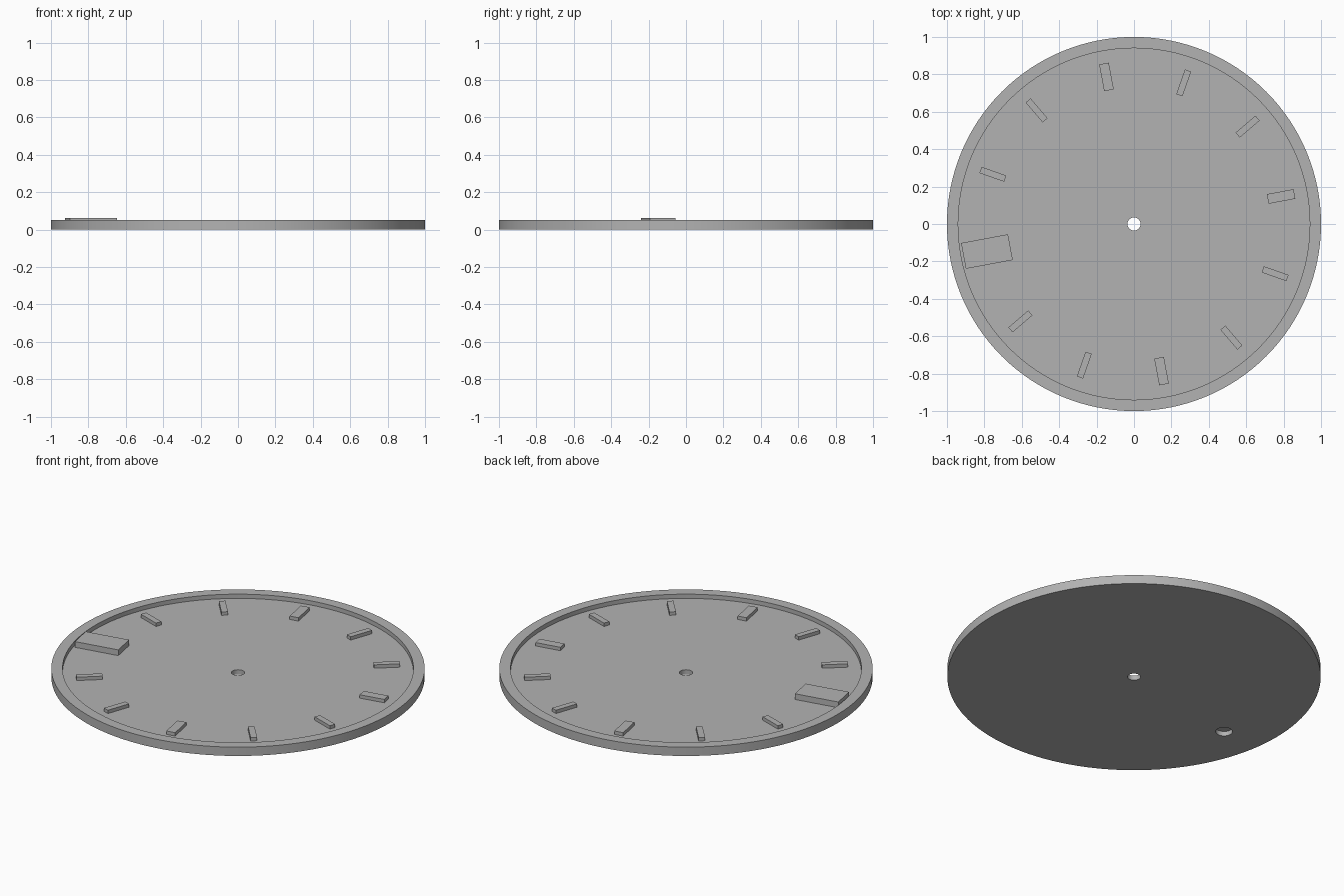
import bpy
import bmesh
from math import cos, sin, radians, pi
from mathutils import Matrix

cube = bpy.data.objects.get("Cube")
if cube:
    bpy.data.objects.remove(cube, do_unlink=True)

FLOOR, RIM, TOP = 0.027, 0.052, 0.061
TURN = radians(10.6)

grey = bpy.data.materials.new("plain grey")
grey.use_nodes = True
colour = (0.45, 0.45, 0.45, 1)
grey.diffuse_color = colour
grey.node_tree.nodes["Principled BSDF"].inputs["Base Color"].default_value = colour


def add_object(name, bm):
    bmesh.ops.recalc_face_normals(bm, faces=bm.faces)
    mesh = bpy.data.meshes.new(name)
    bm.to_mesh(mesh)
    bm.free()
    mesh.materials.append(grey)
    obj = bpy.data.objects.new(name, mesh)
    bpy.context.collection.objects.link(obj)
    return obj


def block(name, angle, radius, size, z0, z1):
    """Box whose length points outward from the centre."""
    bm = bmesh.new()
    place = (Matrix.Rotation(angle, 4, "Z")
             @ Matrix.Translation((radius, 0, (z0 + z1) / 2))
             @ Matrix.Diagonal((size[0], size[1], z1 - z0, 1)))
    bmesh.ops.create_cube(bm, size=1, matrix=place)
    return add_object(name, bm)


def cylinder(name, x, y, radius, z0, z1):
    bm = bmesh.new()
    bmesh.ops.create_cone(bm, cap_ends=True, segments=48, radius1=radius, radius2=radius,
                          depth=z1 - z0, matrix=Matrix.Translation((x, y, (z0 + z1) / 2)))
    return add_object(name, bm)


# Dial plate: closed profile turned around the centre hole
profile = [(0.035, 0), (1, 0), (1, RIM), (0.94, RIM), (0.94, FLOOR), (0.035, FLOOR)]
bm = bmesh.new()
steps = 128
rings = [[bm.verts.new((r * cos(2 * pi * i / steps), r * sin(2 * pi * i / steps), z))
          for r, z in profile] for i in range(steps)]
for i in range(steps):
    a, b = rings[i], rings[(i + 1) % steps]
    for j in range(len(profile)):
        k = (j + 1) % len(profile)
        bm.faces.new((a[j], b[j], b[k], a[k]))
dial = add_object("dial_plate", bm)

# Small round hole in the underside below the large marker
angle = pi + TURN
cutter = cylinder("hole_cutter", 0.76 * cos(angle), 0.76 * sin(angle), 0.045, -0.05, 0.1)
cutter.hide_render = True
cutter.hide_set(True)
cut = dial.modifiers.new("underside_hole", "BOOLEAN")
cut.operation = "DIFFERENCE"
cut.object = cutter
cut.solver = "EXACT"

bpy.context.view_layer.objects.active = dial
bpy.ops.object.select_all(action="DESELECT")
dial.select_set(True)
bpy.ops.object.modifier_apply(modifier=cut.name)
bpy.data.objects.remove(cutter, do_unlink=True)
bpy.ops.object.shade_smooth_by_angle(angle=radians(30))

# Hour markers: quarters are wider, one is a large raised plate
for hour in range(12):
    angle = TURN + hour * pi / 6
    if hour == 6:
        block("large_marker", angle, 0.80, (0.255, 0.14), FLOOR, TOP)
    elif hour % 3 == 0:
        block("quarter_marker", angle, 0.80, (0.145, 0.052), FLOOR, FLOOR + 0.02)
    else:
        block("hour_marker", angle, 0.80, (0.14, 0.035), FLOOR, FLOOR + 0.02)
